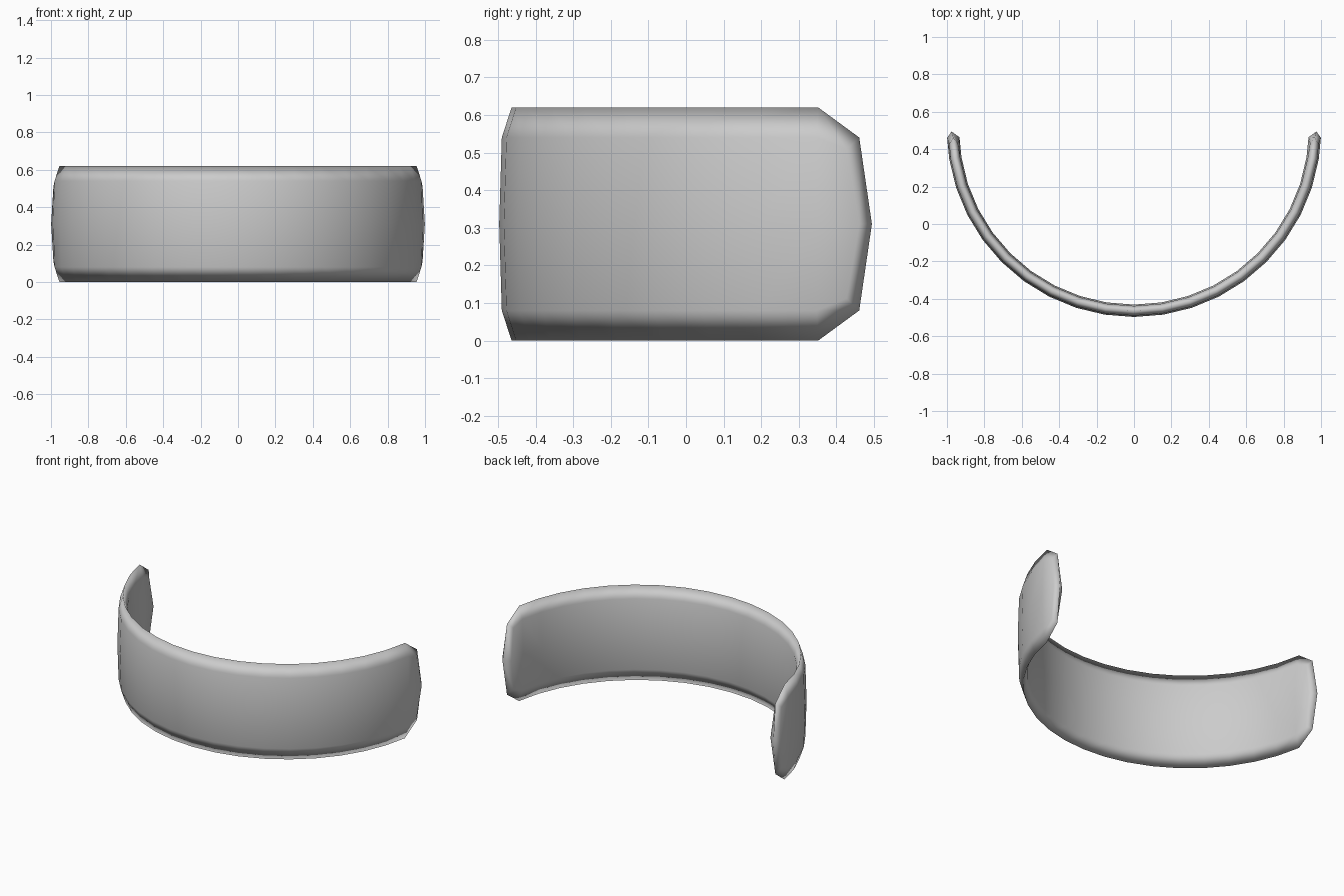
import bpy, bmesh
from math import sin, cos, radians

if "Cube" in bpy.data.objects:
    bpy.data.objects.remove(bpy.data.objects["Cube"])

R, CY, H, N, STEP = 0.967, 0.503, 0.62, 10, 9.0
bm = bmesh.new()


def vert(deg, offset, z):
    a = radians(deg)
    r = R + offset
    return bm.verts.new((r * sin(a), CY - r * cos(a), z))


def wall(side):
    # three rows of the inner or outer wall, drawn in at the end corners
    rows = []
    for z, off in ((0.08, 0.026), (H / 2, 0.033), (H - 0.08, 0.026)):
        row = []
        for i in range(-N, N + 1):
            deg, zz, o = i * STEP, z, off
            if abs(i) == N:
                mid = z == H / 2
                deg = (87.6 if mid else 85.6) * (1 if i > 0 else -1)
                zz = z + (H / 2 - z) * 0.14
                o = off if mid else 0.023
            row.append(vert(deg, side * o, zz))
        rows.append(row)
    return rows


def perimeter(rows):
    return (rows[0] + [rows[1][-1]] + rows[2][::-1] + [rows[1][0]])


outer, inner = wall(1), wall(-1)
for rows in (outer, inner):
    for a, b in zip(rows, rows[1:]):
        for j in range(2 * N):
            bm.faces.new((a[j], a[j + 1], b[j + 1], b[j]))


# rounded rim running along the middle of the thickness
def rim_row(z_edge, z_corner):
    row = []
    for i in range(-N, N + 1):
        end = abs(i) == N
        deg = (87.5 if i > 0 else -87.5) if end else i * STEP
        row.append(vert(deg, 0, z_corner if end else z_edge))
    return row


rim = (rim_row(0, 0.08) + [vert(89.5, 0.008, H / 2)]
       + rim_row(H, H - 0.08)[::-1] + [vert(-89.5, 0.008, H / 2)])
for loop in (perimeter(outer), perimeter(inner)):
    for k in range(len(rim)):
        n = (k + 1) % len(rim)
        bm.faces.new((loop[k], loop[n], rim[n], rim[k]))

bmesh.ops.recalc_face_normals(bm, faces=bm.faces)
for f in bm.faces:
    f.smooth = True
mesh = bpy.data.meshes.new("curved_band")
bm.to_mesh(mesh)
bm.free()
bpy.context.collection.objects.link(bpy.data.objects.new("curved_band", mesh))
